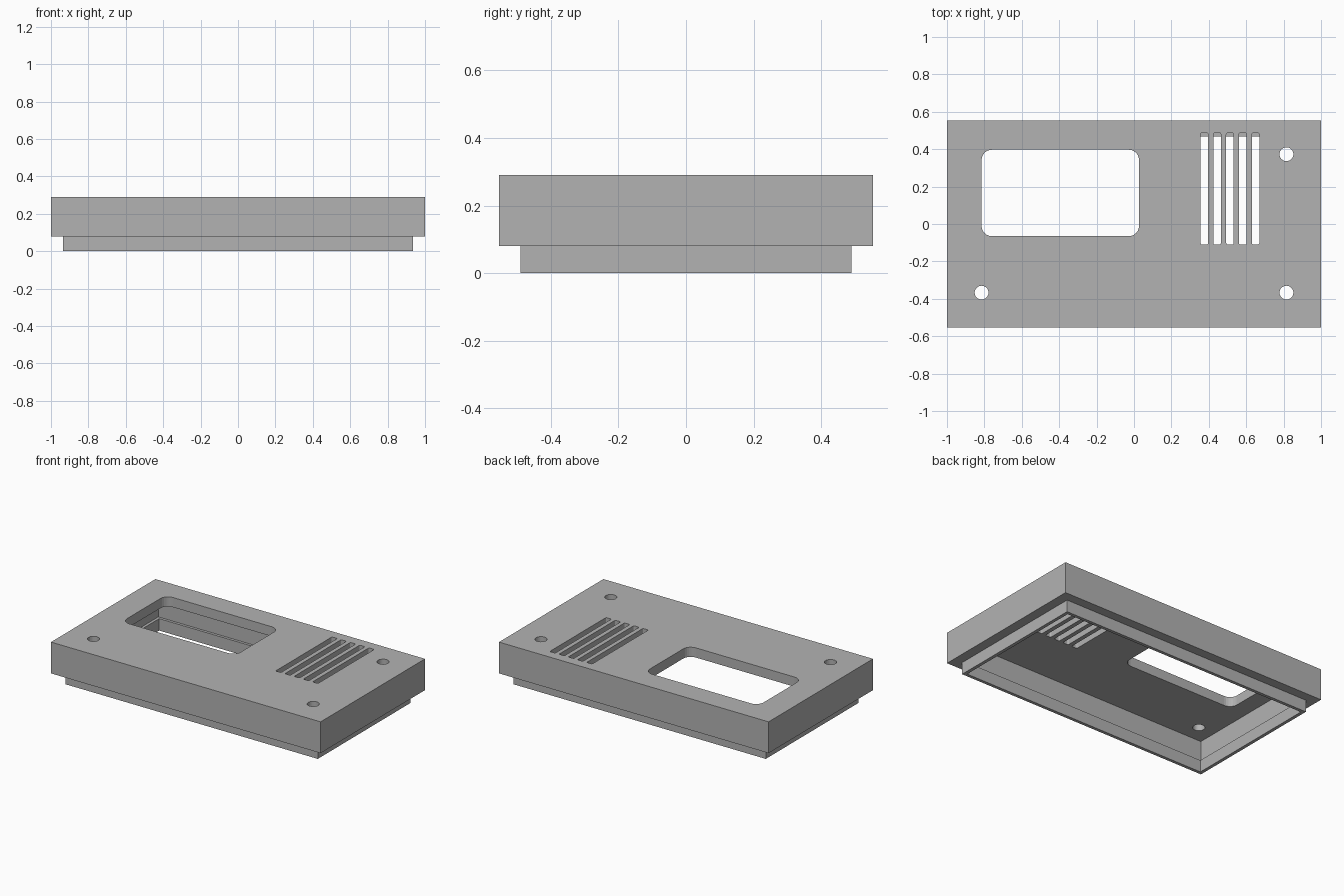
import bpy, bmesh, math

cube = bpy.data.objects.get("Cube")
if cube:
    bpy.data.objects.remove(cube, do_unlink=True)

# Single plain grey plastic
grey = bpy.data.materials.new("grey plastic")
grey.use_nodes = True
grey.diffuse_color = (0.45, 0.45, 0.45, 1)
grey.node_tree.nodes["Principled BSDF"].inputs["Base Color"].default_value = (0.45, 0.45, 0.45, 1)


def prism(name, outline, z0, z1):
    """Extrude a closed outline from z0 up to z1."""
    bm = bmesh.new()
    face = bm.faces.new([bm.verts.new((x, y, z0)) for x, y in outline])
    top = bmesh.ops.extrude_face_region(bm, geom=[face])
    verts = [v for v in top["geom"] if isinstance(v, bmesh.types.BMVert)]
    bmesh.ops.translate(bm, verts=verts, vec=(0, 0, z1 - z0))
    bmesh.ops.recalc_face_normals(bm, faces=bm.faces)
    mesh = bpy.data.meshes.new(name)
    bm.to_mesh(mesh)
    bm.free()
    mesh.materials.append(grey)
    obj = bpy.data.objects.new(name, mesh)
    bpy.context.collection.objects.link(obj)
    return obj


def rectangle(x0, x1, y0, y1):
    return [(x0, y0), (x1, y0), (x1, y1), (x0, y1)]


def rounded(x0, x1, y0, y1, r, steps=6):
    """Rectangle outline with arcs at its corners."""
    centres = [(x1 - r, y1 - r), (x0 + r, y1 - r), (x0 + r, y0 + r), (x1 - r, y0 + r)]
    points = []
    for quarter, (cx, cy) in enumerate(centres):
        for i in range(steps + 1):
            a = math.pi / 2 * (quarter + i / steps)
            points.append((cx + r * math.cos(a), cy + r * math.sin(a)))
    return points


def circle(cx, cy, r, sides=32):
    return [(cx + r * math.cos(math.tau * i / sides),
             cy + r * math.sin(math.tau * i / sides)) for i in range(sides)]


def cut(obj, outline, z0, z1):
    """Subtract a prism from the object and discard the cutter."""
    cutter = prism("cutter", outline, z0, z1)
    cutter.hide_render = True
    mod = obj.modifiers.new("cut", "BOOLEAN")
    mod.operation, mod.solver, mod.object = "DIFFERENCE", "EXACT", cutter
    bpy.context.view_layer.objects.active = obj
    bpy.ops.object.modifier_apply(modifier=mod.name)
    bpy.data.objects.remove(cutter, do_unlink=True)


SEAM, CEILING, TOP, THROUGH = 0.08, 0.225, 0.29, 0.4

# Lid shell, hollow from below
lid = prism("lid_shell", rectangle(-1, 1, -0.553, 0.553), SEAM, TOP)
cut(lid, rectangle(-0.932, 0.932, -0.487, 0.487), 0, CEILING)

# Display window
cut(lid, rounded(-0.815, 0.027, -0.065, 0.397, 0.055), 0.15, THROUGH)

# Ventilation slots
for i in range(5):
    x = 0.376 + i * 0.0685
    cut(lid, rounded(x - 0.02, x + 0.02, -0.11, 0.487, 0.008, 3), 0.15, THROUGH)

# Screw holes
for x, y in [(-0.815, -0.367), (0.815, -0.367), (0.815, 0.373)]:
    cut(lid, circle(x, y, 0.037), 0.15, THROUGH)

# Thin locating lip under the shell
lip = prism("locating_lip", rectangle(-0.935, 0.935, -0.49, 0.49), 0, SEAM)
cut(lip, rectangle(-0.913, 0.913, -0.469, 0.469), -0.1, 0.2)
